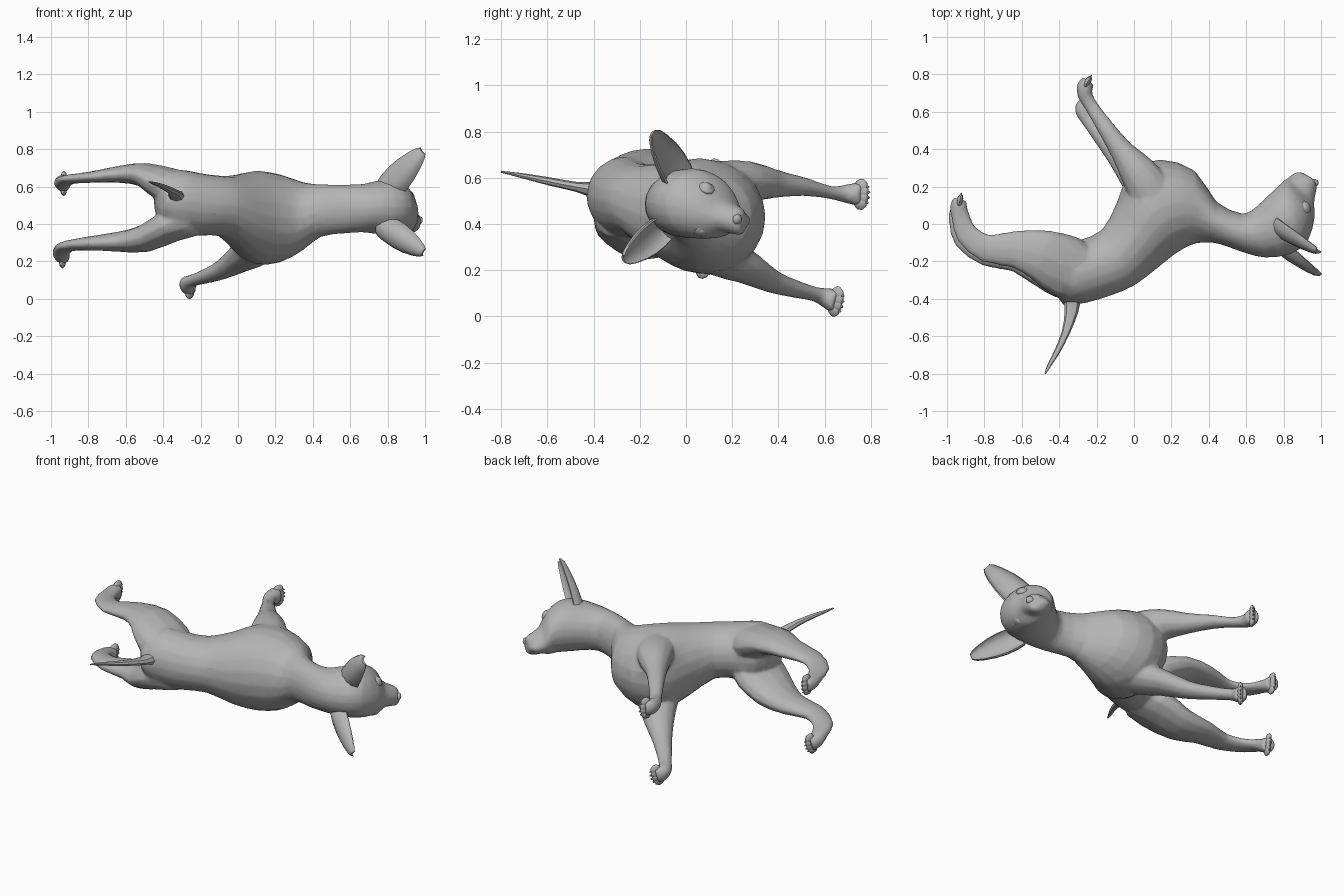
import bpy, bmesh, math
from mathutils import Vector

if "Cube" in bpy.data.objects:
    bpy.data.objects.remove(bpy.data.objects["Cube"])

coat = bpy.data.materials.new("grey_coat")
coat.diffuse_color = (0.46, 0.46, 0.46, 1)
coat.use_nodes = True
coat.node_tree.nodes["Principled BSDF"].inputs["Base Color"].default_value = coat.diffuse_color


def finish(name, bm, angle=40):
    bmesh.ops.recalc_face_normals(bm, faces=bm.faces)
    me = bpy.data.meshes.new(name)
    bm.to_mesh(me)
    bm.free()
    me.materials.append(coat)
    me.shade_smooth()
    me.set_sharp_from_angle(angle=math.radians(angle))
    ob = bpy.data.objects.new(name, me)
    bpy.context.collection.objects.link(ob)
    return ob


def skin(bm, rings):
    """Bridge rings of points and cap the ends, as a closed outward shell."""
    vs = [[bm.verts.new(p) for p in r] for r in rings]
    n = len(vs[0])
    faces = [bm.faces.new((a[i], a[(i + 1) % n], b[(i + 1) % n], b[i]))
             for a, b in zip(vs, vs[1:]) for i in range(n)]
    faces += [bm.faces.new(vs[0]), bm.faces.new(vs[-1])]
    bmesh.ops.recalc_face_normals(bm, faces=faces)


def refine(st, k=2):
    """Catmull-Rom interpolation of tuples of numbers."""
    out, n = [], len(st)
    for i in range(n - 1):
        p = [st[max(0, min(n - 1, i + d))] for d in (-1, 0, 1, 2)]
        for s in range(k):
            t = s / k
            out.append(tuple(0.5 * (2 * b + (c - a) * t + (2 * a - 5 * b + 4 * c - d) * t * t
                                    + (3 * b - a - 3 * c + d) * t ** 3) for a, b, c, d in zip(*p)))
    return out + [st[-1]]


def limb(bm, stations, sides=12):
    """Tube through (x, y, z, radius in plan, radius in height)."""
    st = refine(stations)
    pts = [Vector(s[:3]) for s in st]
    rings = []
    for i, s in enumerate(st):
        t = (pts[min(i + 1, len(st) - 1)] - pts[max(i - 1, 0)]).normalized()
        u = Vector((-t.y, t.x, 0)).normalized()
        v = t.cross(u)
        rings.append([pts[i] + u * s[3] * math.cos(a) + v * s[4] * math.sin(a)
                      for a in (2 * math.pi * k / sides for k in range(sides))])
    skin(bm, rings)


def blob(bm, c, axis, size, seg=10):
    """Ellipsoid with its third radius along the axis."""
    rot = Vector(axis).to_track_quat('Z', 'Y')
    for v in bmesh.ops.create_uvsphere(bm, u_segments=seg, v_segments=seg - 3, radius=1)['verts']:
        v.co = Vector(c) + rot @ Vector([a * b for a, b in zip(v.co, size)])


# Torso, neck and head: back point xy, belly point xy, centre height, half width
body = [(-.38, -.43, -.43, -.36, .52, .05), (-.32, -.43, -.45, -.24, .52, .13),
        (-.25, -.42, -.40, -.12, .52, .172), (-.13, -.385, -.29, -.085, .505, .168),
        (0, -.33, -.17, -.03, .495, .162), (.12, -.24, -.09, .12, .455, .212),
        (.22, -.16, -.02, .28, .435, .25), (.31, -.11, .14, .345, .43, .235),
        (.37, -.10, .325, .285, .442, .182), (.45, -.105, .44, .12, .472, .14),
        (.58, -.15, .58, .055, .48, .13), (.70, -.18, .65, .09, .485, .13),
        (.84, -.16, .73, .165, .49, .15), (.93, -.09, .775, .205, .485, .148),
        (.965, .03, .80, .23, .46, .122), (.963, .105, .82, .245, .435, .075),
        (.972, .165, .85, .257, .42, .064), (.978, .20, .885, .263, .412, .06),
        (.975, .23, .92, .264, .41, .044)]
rings = []
for bx, by, vx, vy, z, h in refine(body):
    b, v = Vector((bx, by, z)), Vector((vx, vy, z))
    rings.append([(b + v) / 2 + (b - v) / 2 * math.cos(a) + Vector((0, 0, h * math.sin(a)))
                  for a in (2 * math.pi * k / 20 for k in range(20))])
trunk = bmesh.new()
skin(trunk, rings)

# Legs, fused into the trunk
front_upper = [(.14, .02, .55, .10, .07), (.10, .15, .575, .12, .098), (.02, .28, .583, .10, .088),
               (-.065, .39, .574, .064, .061), (-.155, .52, .56, .046, .039),
               (-.225, .625, .536, .037, .028), (-.262, .69, .531, .04, .04),
               (-.262, .735, .53, .044, .05), (-.245, .765, .528, .036, .046)]
front_lower = [(.15, .0, .34, .10, .07), (.10, .13, .275, .12, .098), (.01, .26, .212, .095, .073),
               (-.09, .37, .152, .062, .051), (-.182, .478, .117, .046, .038),
               (-.248, .56, .096, .038, .032), (-.272, .60, .083, .042, .042),
               (-.268, .63, .071, .044, .05), (-.248, .655, .062, .036, .046)]
hind_upper = [(-.25, -.27, .56, .13, .11), (-.36, -.23, .60, .17, .10), (-.50, -.165, .662, .14, .066),
              (-.64, -.135, .665, .10, .045), (-.79, -.13, .65, .075, .03),
              (-.893, -.055, .64, .062, .026), (-.925, .03, .63, .05, .03),
              (-.938, .09, .62, .046, .044), (-.93, .13, .615, .04, .046)]
hind_lower = [(-.25, -.27, .44, .13, .11), (-.36, -.235, .39, .17, .09), (-.50, -.19, .322, .14, .074),
              (-.64, -.155, .305, .10, .054), (-.79, -.152, .297, .074, .038),
              (-.905, -.08, .283, .062, .03), (-.938, .0, .262, .05, .034),
              (-.946, .05, .24, .046, .044), (-.932, .09, .226, .04, .046)]
for name, path in (("front_upper", front_upper), ("front_lower", front_lower),
                   ("hind_upper", hind_upper), ("hind_lower", hind_lower)):
    limb(trunk, path)
    # Four toes with claws, spread across the end of the paw
    end, prev = Vector(path[-1][:3]), Vector(path[-2][:3])
    t = (end - prev).normalized()
    side = (Vector((0, 0, 1)) - t * t.z).normalized()
    bm = bmesh.new()
    for k in (-1.5, -.5, .5, 1.5):
        c = end + side * k * .023 - t * abs(k) * .006
        blob(bm, c, t, (.017, .034, .032), 8)
        blob(bm, c + t * .028, t, (.005, .007, .014), 6)
    finish(name + "_toes", bm)

# Lower jaw
blob(trunk, (.868, .228, .42), (.5, .45, -.12), (.044, .036, .062), 12)

# One continuous skin, then thinned to broad facets
ob = finish("body_and_legs", trunk)
mod = ob.modifiers.new("fuse", 'REMESH')
mod.mode = 'VOXEL'
mod.voxel_size = .01
mod.use_smooth_shade = True
mod = ob.modifiers.new("soften", 'SMOOTH')
mod.factor, mod.iterations = .5, 4
mod = ob.modifiers.new("thin", 'DECIMATE')
mod.ratio = .12

# Tail
bm = bmesh.new()
limb(bm, [(-.33, -.38, .545, .05, .04), (-.335, -.47, .56, .036, .022), (-.365, -.58, .582, .022, .018),
          (-.41, -.68, .603, .016, .013), (-.45, -.75, .617, .011, .008),
          (-.475, -.80, .626, .004, .004)], 8)
finish("tail", bm)


# Ears: deeply cupped, blunt leaf shapes
def ear(name, base, tip, width, front):
    base, tip, width = Vector(base), Vector(tip), Vector(width)
    axis = tip - base
    width -= axis * (width.dot(axis) / axis.length_squared)
    n = axis.cross(width).normalized()
    n *= 1 if n.dot(Vector(front)) > 0 else -1
    rings = []
    for t, w, d in ((-.2, .8, .07), (0, .92, .07), (.25, .95, .064), (.5, .86, .054),
                    (.75, .66, .042), (.92, .46, .03), (1, .26, .018)):
        c = base + axis * t + n * .014
        ang = [math.pi * k / 6 for k in range(7)]
        back = [c + width * .5 * w * math.cos(a) - n * d * math.sin(a) for a in ang]
        inner = [c + width * .46 * w * math.cos(a) - n * (d * .6 * math.sin(a) - .004) for a in ang]
        rings.append(back + inner[::-1])
    bm = bmesh.new()
    skin(bm, rings)
    finish(name, bm)


ear("upper_ear", (.81, -.03, .60), (.98, -.15, .792), (.11, -.10, -.11), (.65, .76, 0))
ear("lower_ear", (.81, -.12, .365), (.987, -.275, .248), (.07, -.05, .13), (.6, .7, -.3))

# Eyes with raised lids
for name, c, ax in (("upper_eye", (.915, .09, .556), (.6, .35, .7)),
                    ("lower_eye", (.915, .07, .373), (.6, .3, -.75))):
    bm = bmesh.new()
    blob(bm, c, ax, (.036, .036, .016), 12)
    blob(bm, Vector(c) + Vector(ax) * .007, ax, (.024, .024, .014), 12)
    finish(name, bm)

# Nose
bm = bmesh.new()
blob(bm, (.966, .222, .42), (.5, .8, -.2), (.024, .024, .018), 10)
finish("nose", bm)
